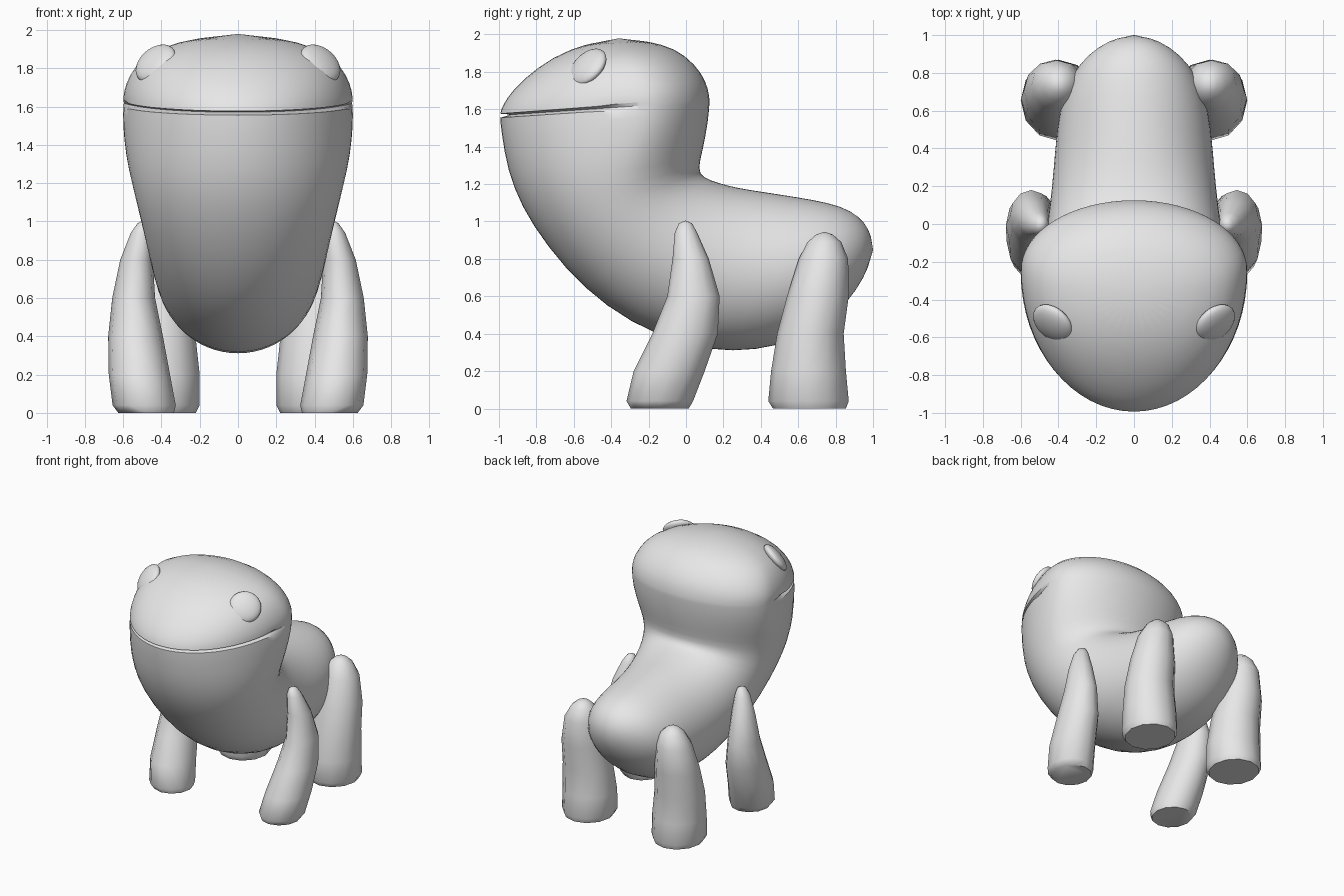
import bpy, bmesh
from math import sin, cos, pi
from mathutils import Vector

cube = bpy.data.objects.get("Cube")
if cube:
    bpy.data.objects.remove(cube)

clay = bpy.data.materials.new("clay_grey")
clay.use_nodes = True
GREY = (0.8, 0.8, 0.8, 1)
clay.diffuse_color = GREY
clay.node_tree.nodes["Principled BSDF"].inputs["Base Color"].default_value = GREY


def finish(bm, name, levels=0, angle=0.9):
    """Turn a bmesh into a smooth shaded object."""
    bmesh.ops.recalc_face_normals(bm, faces=bm.faces)
    mesh = bpy.data.meshes.new(name)
    bm.to_mesh(mesh)
    bm.free()
    mesh.materials.append(clay)
    obj = bpy.data.objects.new(name, mesh)
    bpy.context.collection.objects.link(obj)
    bpy.ops.object.select_all(action='DESELECT')
    obj.select_set(True)
    bpy.context.view_layer.objects.active = obj
    bpy.ops.object.shade_smooth_by_angle(angle=angle)
    if levels:
        sub = obj.modifiers.new("smooth", 'SUBSURF')
        sub.levels = sub.render_levels = levels
    return obj


def bridge(bm, a, b):
    n = len(a)
    for i in range(n):
        j = (i + 1) % n
        bm.faces.new((a[i], a[j], b[j], b[i]))


def fan(bm, ring, point):
    tip = bm.verts.new(point)
    for i in range(len(ring)):
        bm.faces.new((ring[i], ring[(i + 1) % len(ring)], tip))


# Body: rings from crown to rump, each with front (y, z), back (y, z),
# half width and where along the ring it is widest
BODY = [
    (-.62, 1.928, -.12, 1.95, .32, .55),
    (-.80, 1.825, .00, 1.89, .50, .60),
    (-.935, 1.70, .09, 1.79, .575, .65),
    (-.985, 1.62, .12, 1.71, .60, .67),
    "upper_lip", "mouth", "lower_lip",
    (-.99, 1.47, .12, 1.53, .605, .66),
    (-.96, 1.28, .093, 1.385, .59, .61),
    (-.885, 1.08, .065, 1.28, .555, .56),
    (-.745, .865, .09, 1.235, .52, .52),
    (-.55, .64, .18, 1.205, .485, .5),
    (-.30, .455, .28, 1.18, .46, .5),
    (.00, .33, .40, 1.162, .435, .5),
    (.25, .298, .53, 1.142, .42, .5),
    (.50, .33, .68, 1.118, .40, .5),
    (.71, .42, .83, 1.085, .345, .5),
    (.86, .56, .925, 1.03, .25, .5),
    (.955, .70, .98, .96, .14, .5),
]
LIPS = {
    "upper_lip": (-1.0, 1.575, .127, 1.66, .603, .67),
    "mouth": (-.998, 1.567, .128, 1.645, .603, .67),
    "lower_lip": (-1.0, 1.556, .128, 1.63, .603, .67),
}
SEGS = 32
bm = bmesh.new()
crease = bm.edges.layers.float.new("crease_edge")
rings = []
for row in BODY:
    fy, fz, by, bz, w, t = LIPS.get(row, row) if isinstance(row, str) else row
    front, back = Vector((0, fy, fz)), Vector((0, by, bz))
    mid = front.lerp(back, t)
    ring = []
    for k in range(SEGS):
        a = 2 * pi * k / SEGS
        c = cos(a)
        p = mid + ((front if c > 0 else back) - mid) * abs(c)
        p.x = w * sin(a)
        # The mouth slit sinks inward towards the front
        if row == "mouth" and c > .05:
            p = p.lerp(mid, .1 * min(1, c * 2.5))
        ring.append(bm.verts.new(p))
    if rings:
        bridge(bm, rings[-1], ring)
    rings.append(ring)
    if row in ("upper_lip", "lower_lip"):
        lip = ring
        for k in range(SEGS):
            if cos(2 * pi * k / SEGS) > .1 and cos(2 * pi * (k + 1) / SEGS) > .1:
                edge = bm.edges.get((lip[k], lip[(k + 1) % SEGS]))
                if not edge:
                    edge = bm.edges.new((lip[k], lip[(k + 1) % SEGS]))
                edge[crease] = .9
fan(bm, rings[0], (0, -.36, 1.985))
fan(bm, rings[-1], (0, 1.005, .85))
finish(bm, "body", 1)

# Legs: rings of z, centre y, radius y, centre x, radius x
FRONT = [
    (0, -.14, .155, .48, .145), (.04, -.14, .178, .49, .165),
    (.2, -.09, .19, .515, .16), (.4, -.005, .175, .535, .143),
    (.6, .04, .14, .545, .112), (.8, .025, .097, .53, .085),
    (.94, .0, .06, .505, .055), (.99, -.003, .035, .495, .03),
]
HIND = [
    (0, .66, .195, .40, .18), (.04, .655, .215, .40, .2),
    (.2, .655, .2, .40, .2), (.4, .665, .178, .41, .188),
    (.6, .705, .165, .415, .168), (.8, .735, .132, .41, .132),
    (.89, .74, .09, .40, .09), (.93, .74, .045, .40, .045),
]
for name, rows in (("front", FRONT), ("hind", HIND)):
    for side, label in ((1, "left"), (-1, "right")):
        bm = bmesh.new()
        prev = None
        for z, y, ry, x, rx in rows:
            ring = [bm.verts.new((side * (x + rx * cos(pi * k / 6)),
                                  y + ry * sin(pi * k / 6), z)) for k in range(12)]
            if prev:
                bridge(bm, prev, ring)
            else:
                bm.faces.new(ring)
            prev = ring
        z, y, _, x, _ = rows[-1]
        fan(bm, prev, (side * x, y, z + .015))
        finish(bm, f"{name}_leg_{label}", angle=1.0)

# Eyes: flattened balls lying on the head
for side, label in ((1, "left"), (-1, "right")):
    bm = bmesh.new()
    bmesh.ops.create_uvsphere(bm, u_segments=24, v_segments=12, radius=.12)
    bmesh.ops.scale(bm, vec=(1, 1, .38), verts=bm.verts)
    eye = finish(bm, f"eye_{label}")
    eye.rotation_euler = Vector((side * .52, -.6, .6)).to_track_quat('Z', 'Y').to_euler()
    eye.location = (side * .43, -.525, 1.825)
